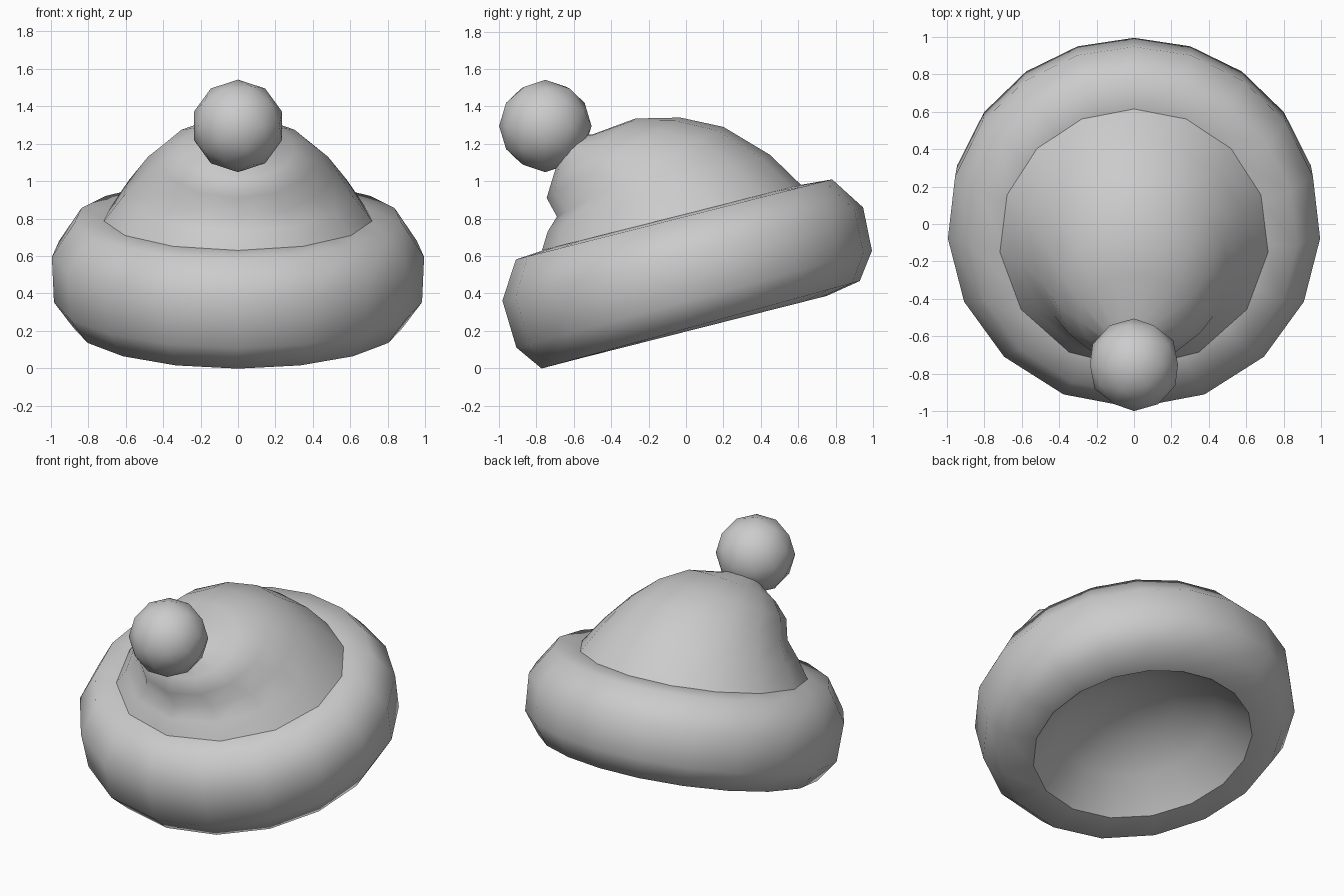
import bpy, bmesh
from math import sin, cos, pi, radians
from mathutils import Matrix, Vector

cube = bpy.data.objects.get("Cube")
if cube:
    bpy.data.objects.remove(cube, do_unlink=True)

wool = bpy.data.materials.new("grey wool")
wool.use_nodes = True
grey = (0.6, 0.6, 0.6, 1)
wool.diffuse_color = grey
wool.node_tree.nodes["Principled BSDF"].inputs["Base Color"].default_value = grey

TILT = Matrix.Rotation(radians(14.2), 3, "X")


def finish(name, bm):
    """Turn a bmesh into a smooth-shaded object."""
    mesh = bpy.data.meshes.new(name)
    bm.to_mesh(mesh)
    bm.free()
    mesh.materials.append(wool)
    obj = bpy.data.objects.new(name, mesh)
    bpy.context.collection.objects.link(obj)
    bpy.ops.object.select_all(action="DESELECT")
    obj.select_set(True)
    bpy.context.view_layer.objects.active = obj
    bpy.ops.object.shade_smooth_by_angle(angle=radians(70))


def angles(count, shift):
    """Angles from the front, spaced slightly wider at the front."""
    steps = [2 * pi * i / count for i in range(count)]
    return [t + radians(shift) * sin(t) for t in steps]


def skin(bm, rings, tip):
    """Join successive rings with quads and close the last one at a tip."""
    for lower, upper in zip(rings, rings[1:]):
        for i in range(len(lower)):
            j = (i + 1) % len(lower)
            bm.faces.new((lower[i], lower[j], upper[j], upper[i]))
    last, point = rings[-1], bm.verts.new(tip)
    for i, v in enumerate(last):
        bm.faces.new((v, last[(i + 1) % len(last)], point))


def swept(name, profile, tip_height=None):
    """Sweep (radius, height, backward rise) rings round the tilted head axis."""
    bm = bmesh.new()
    rings = [[bm.verts.new((r * sin(t), 0.133 - r * cos(t), h - rise * cos(t)))
              for t in angles(18, 6.5)] for r, h, rise in profile]
    skin(bm, rings, (0, 0.133, tip_height))
    bmesh.ops.rotate(bm, verts=bm.verts, matrix=TILT)
    finish(name, bm)


# Rolled brim, closed under the crown
swept("rolled_brim", [(0.69, 0.19, 0), (0.882, 0.206, 0.018), (0.985, 0.347, 0.018),
                      (0.996, 0.596, 0.005), (0.872, 0.787, 0), (0.70, 0.80, 0)], 0.80)

# Shallow domed lining inside the opening, facing down
swept("lining", [(r, h, 0) for r, h in
                 [(0.25, 0.48), (0.50, 0.37), (0.69, 0.19)][::-1]], 0.51)
lining = bpy.data.objects["lining"].data
lining.flip_normals()

# Crown: rings given by front (y, z), back (y, z) and half width, flopping forward
sections = [((-0.77, 0.63), (0.615, 0.98), 0.72),
            ((-0.74, 0.73), (0.45, 1.14), 0.62),
            ((-0.69, 0.81), (0.20, 1.29), 0.51),
            ((-0.745, 0.91), (-0.03, 1.34), 0.42),
            ((-0.715, 1.01), (-0.27, 1.335), 0.30),
            ((-0.69, 1.09), (-0.50, 1.25), 0.16)]
bm = bmesh.new()
rings = []
for front, back, width in sections:
    f, b = Vector((0, *front)), Vector((0, *back))
    mid, half = (f + b) / 2, (f - b) / 2
    rings.append([bm.verts.new(mid + half * cos(t) + Vector((width * sin(t), 0, 0)))
                  for t in angles(14, 7)])
skin(bm, rings, (0, -0.70, 1.23))
finish("floppy_crown", bm)

# Pompom on the tip
bm = bmesh.new()
place = Matrix.Translation((0, -0.752, 1.295)) @ Matrix.Rotation(pi / 2, 4, "X")
bmesh.ops.create_icosphere(bm, subdivisions=2, radius=0.247, matrix=place)
finish("pompom", bm)
